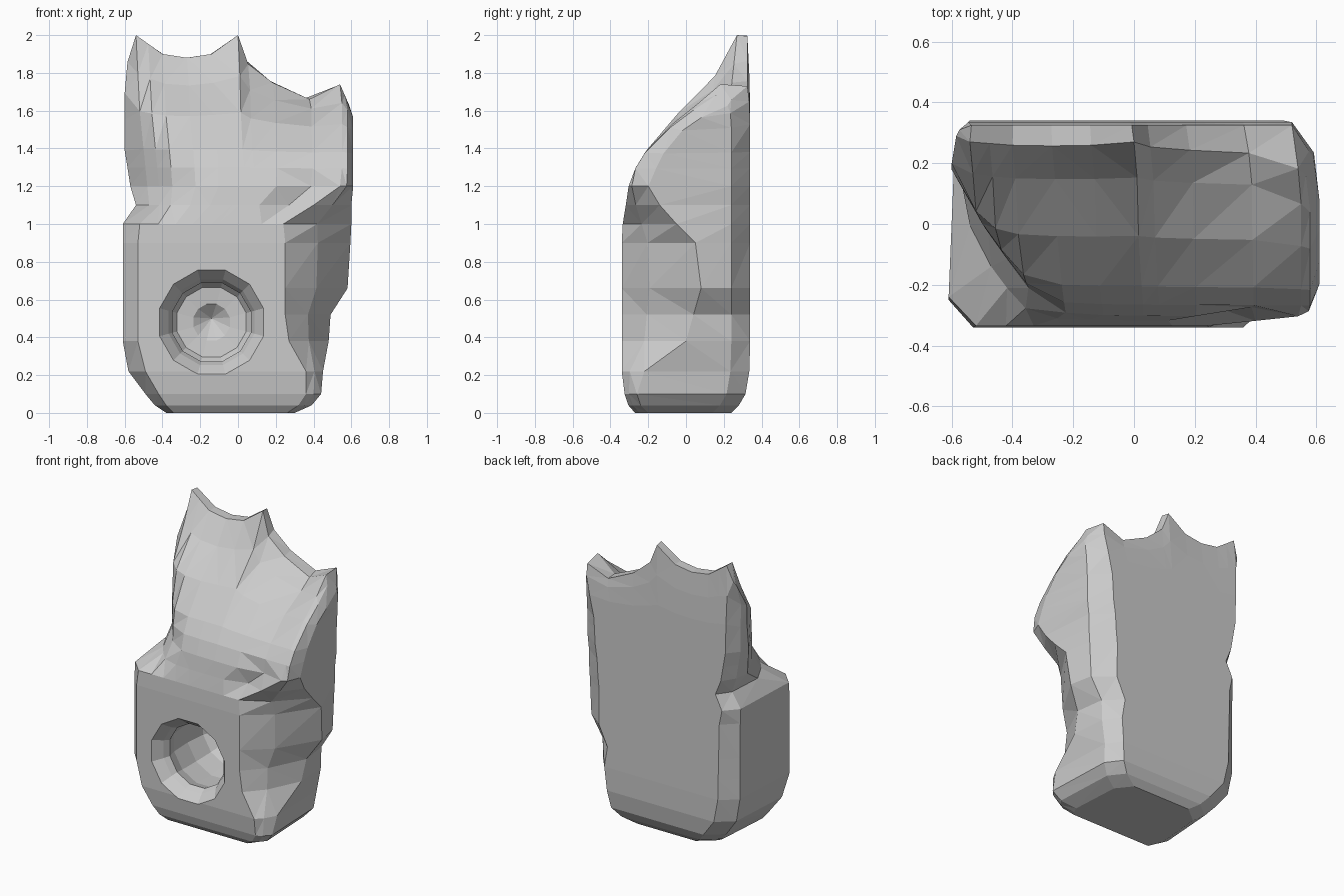
import bpy, bmesh, math

if "Cube" in bpy.data.objects:
    bpy.data.objects.remove(bpy.data.objects["Cube"])


def lerp_table(table, t):
    if t <= table[0][0]:
        return table[0][1]
    for (a, va), (b, vb) in zip(table, table[1:]):
        if t <= b:
            return va + (vb - va) * (t - a) / (b - a)
    return table[-1][1]


def soft_max(a, b):
    return .5 * (a + b + math.sqrt((a - b) ** 2 + .006))


def new_object(name, bm):
    bmesh.ops.recalc_face_normals(bm, faces=bm.faces[:])
    mesh = bpy.data.meshes.new(name)
    bm.to_mesh(mesh)
    bm.free()
    ob = bpy.data.objects.new(name, mesh)
    bpy.context.collection.objects.link(ob)
    return ob


# Top outline (x, z) with three peaks, and the sloping front (z, y)
TOP = [(-.61, 1.78), (-.54, 2), (-.4, 1.9), (-.27, 1.88), (-.14, 1.9), (0, 2),
       (.05, 1.85), (.18, 1.75), (.38, 1.66), (.54, 1.74), (.61, 1.58)]
SLOPE = [(1, -.335), (1.2, -.305), (1.35, -.25), (1.5, -.12), (1.65, 0),
         (1.75, .12), (1.87, .2), (2, .27)]
ROW = [0, .06, .13, .25, .37, .5, .55, .67, .85, 1]

# Sections: z, left, right, front-left, front-right, left y, right y, back y
SECTIONS = [
    (0, -.38, .30, -.34, .26, -.18, -.20, .24),
    (.04, -.44, .39, -.38, .32, -.20, -.24, .28),
    (.10, -.49, .44, -.42, .36, -.20, -.26, .315),
    (.22, -.58, .45, -.49, .36, -.21, -.22, .335),
    (.38, -.61, .48, -.53, .27, -.25, .00, .34),
    (.52, -.61, .49, -.53, .25, -.25, .04, .34),
    (.66, -.61, .58, -.53, .25, -.25, .08, .34),
    (.90, -.61, .595, -.53, .25, -.25, .05, .34),
    (1.0, -.61, .60, -.52, .24, -.24, -.05, .34),
    (1.1, -.54, .60, -.47, .40, -.04, -.14, .34),
    (1.2, -.57, .61, -.48, .54, .12, -.20, .34),
    (1.3, -.585, .61, -.49, .55, .13, -.16, .34),
    (1.4, -.60, .61, -.50, .55, .14, -.12, .34),
    (1.6, -.60, .61, -.52, .55, .17, -.02, .34),
    (1.8, -.60, .61, -.53, .55, .20, .08, .335),
    (2.0, -.585, .59, -.54, .54, .29, .22, .325),
]
FRONT = [(0, -.27), (.04, -.305), (.1, -.325), (.22, -.34), (.9, -.34), (1, -.335)]
BACK_INSET_L = [(0, .14), (.9, .12), (1.15, .07), (2, .05)]
BACK_INSET_R = [(0, .10), (.3, .08), (.55, .14), (.8, .18), (1.4, .15), (1.7, .1), (2, .07)]


def section(z, xl, xr, fl, fr, yl, yr, yb):
    yf = lerp_table(FRONT, z)
    pts = []
    for i, u in enumerate(ROW):
        groove = .06 if i == len(ROW) - 2 and 1.05 < z < 1.25 else 0
        pts.append((fl + (fr - fl) * u, yf + groove))
    il, ir = lerp_table(BACK_INSET_L, z), lerp_table(BACK_INSET_R, z)
    pts += [((fr + xr) / 2, yf + .35 * (yr - yf)), (xr, yr),
            (xr - .2 * ir, max(yr + .02, yb - .1))]
    bl, br = xl + il, xr - ir
    pts += [(bl + (br - bl) * u, yb) for u in reversed(ROW)]
    pts += [(xl + .2 * il, max(yl + .02, yb - .09)), (xl, yl)]
    out = []
    for x, y in pts:
        s = max(0, (z - 1.2) / .8)
        h = z - (2 - lerp_table(TOP, x)) * s * s
        if h > 1:
            # front slope, rounded off towards the left side
            w = .4 if x > .45 else .8
            y = max(y, lerp_table(SLOPE, h + w * (z - h)))
            if 1.05 < z < 1.9 and y < .2:
                drop = .1 if z < 1.15 else 0
                y = soft_max(y, min(.17, .14 - drop - 1.45 * (x + .6)))
            y = min(y, yb)
        out.append((x, y, h))
    return out


# Body: loft through the sections
bm = bmesh.new()
rings = [[bm.verts.new(p) for p in section(*s)] for s in SECTIONS]
for a, b in zip(rings, rings[1:]):
    for i in range(len(a)):
        j = (i + 1) % len(a)
        bm.faces.new((a[i], a[j], b[j], b[i]))
bm.faces.new(rings[0])
top, n = rings[-1], len(ROW)
back = top[n + 3:2 * n + 3][::-1]
for i in range(n - 1):
    bm.faces.new((top[i], top[i + 1], back[i + 1], back[i]))
bm.faces.new(top[n - 1:n + 4])
bm.faces.new(top[2 * n + 2:] + [top[0]])
bmesh.ops.recalc_face_normals(bm, faces=bm.faces[:])
bmesh.ops.triangulate(bm, faces=bm.faces[:])
body = new_object("body", bm)

# Round chamber behind a funnel-shaped opening, cut from a turned profile
bm = bmesh.new()
SIDES = 12
loops = []
for r, y in [(.31, -.40), (.285, -.34), (.235, -.28), (.215, -.24), (.24, -.16),
             (.25, 0), (.23, .14), (.19, .19), (.10, .20)]:
    loops.append([bm.verts.new((-.14 + r * math.cos(2 * math.pi * (k + .5) / SIDES), y,
                                .48 + r * math.sin(2 * math.pi * (k + .5) / SIDES)))
                  for k in range(SIDES)])
for a, b in zip(loops, loops[1:]):
    for k in range(SIDES):
        m = (k + 1) % SIDES
        bm.faces.new((a[k], a[m], b[m], b[k]))
bm.faces.new(loops[0])
tip = bm.verts.new((-.14, .27, .5))
for k in range(SIDES):
    bm.faces.new((loops[-1][k], loops[-1][(k + 1) % SIDES], tip))
cutter = new_object("chamber_cutter", bm)
cutter.hide_render = True
cutter.hide_set(True)

mod = body.modifiers.new("chamber", 'BOOLEAN')
mod.operation = 'DIFFERENCE'
mod.solver = 'EXACT'
mod.object = cutter
bpy.context.view_layer.objects.active = body
body.select_set(True)
bpy.ops.object.modifier_apply(modifier=mod.name)
bpy.data.objects.remove(cutter)
